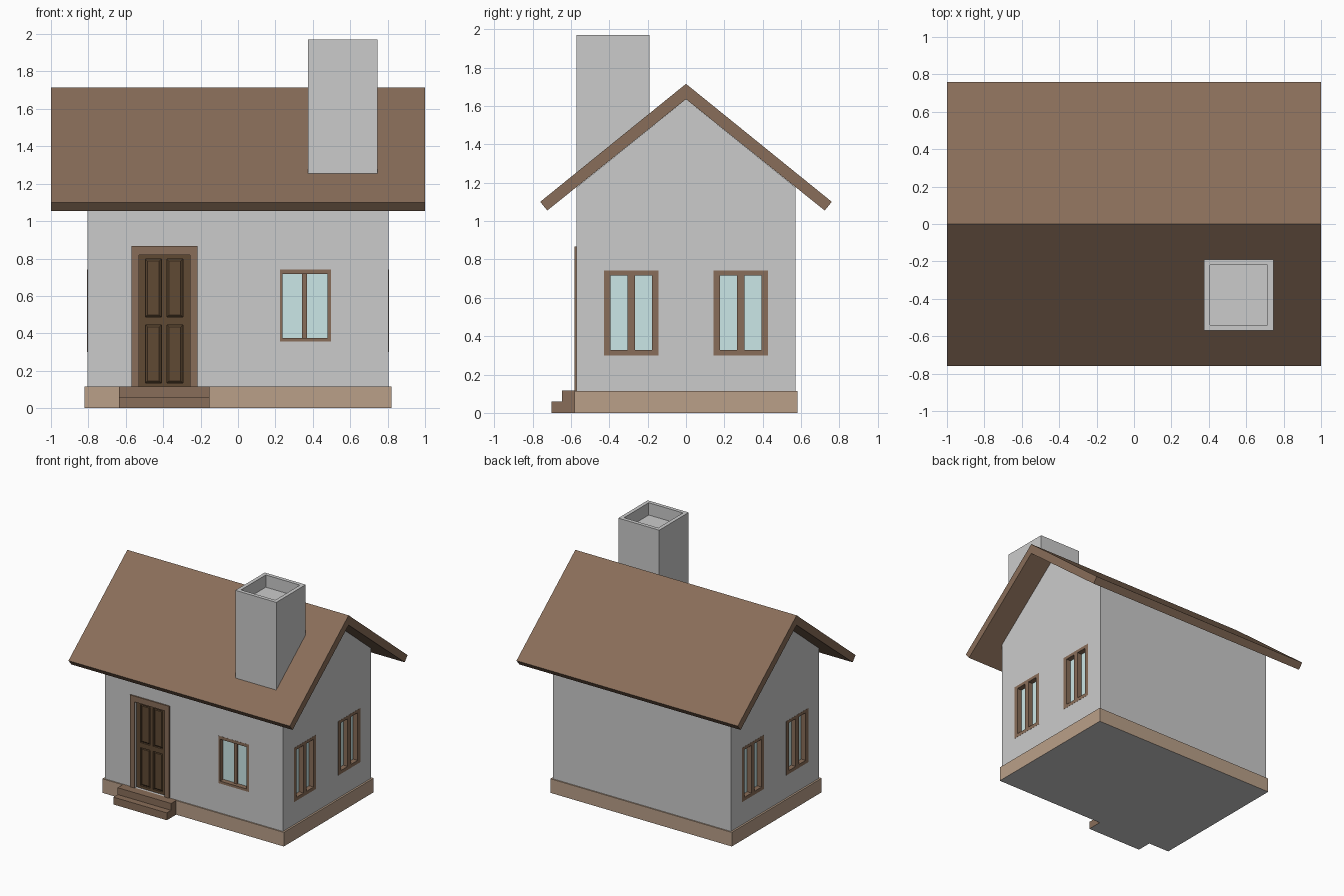
import bpy, bmesh, math
from mathutils import Matrix, Vector

if "Cube" in bpy.data.objects:
    bpy.data.objects.remove(bpy.data.objects["Cube"])


def material(name, rgb):
    m = bpy.data.materials.new(name)
    m.diffuse_color = (*rgb, 1)
    m.use_nodes = True
    m.node_tree.nodes["Principled BSDF"].inputs["Base Color"].default_value = m.diffuse_color
    return m


BROWN = material("brown_wood", (0.25, 0.155, 0.10))
STONE = material("tan_stone", (0.49, 0.35, 0.25))
DOOR = material("dark_wood", (0.116, 0.067, 0.033))
GLASS = material("glass", (0.6, 0.8, 0.8))
GREY = material("underside_grey", (0.8, 0.8, 0.8))
cutters = bpy.data.collections.new("cutters")
bpy.context.scene.collection.children.link(cutters)


def finish(name, bm, mats=(), angle=0, collection=None):
    bm.transform(Matrix.Rotation(angle, 4, 'Z'))
    mesh = bpy.data.meshes.new(name)
    bm.to_mesh(mesh)
    bm.free()
    for m in mats:
        mesh.materials.append(m)
    ob = bpy.data.objects.new(name, mesh)
    (collection or bpy.context.scene.collection).objects.link(ob)
    return ob


def prism(pts, axis, lo, hi):
    """Extrude a profile: (y, z) along x, or (x, z) along y."""
    place = (lambda p: (lo, *p)) if axis == 'x' else (lambda p: (p[0], lo, p[1]))
    shift = Vector((hi - lo, 0, 0)) if axis == 'x' else Vector((0, hi - lo, 0))
    bm = bmesh.new()
    face = bm.faces.new([bm.verts.new(place(p)) for p in pts])
    out = bmesh.ops.extrude_face_region(bm, geom=[face], use_keep_orig=True)["geom"]
    bmesh.ops.translate(bm, vec=shift, verts=[v for v in out if isinstance(v, bmesh.types.BMVert)])
    bmesh.ops.recalc_face_normals(bm, faces=bm.faces)
    return bm


def rect(x0, x1, z0, z1):
    return [(x0, z0), (x1, z0), (x1, z1), (x0, z1)]


def grey_bottom(bm):
    bm.normal_update()
    for f in bm.faces:
        if f.normal.z < -0.9 and f.calc_center_median().z < 0.01:
            f.material_index = 1
    return bm


def lattice(us, vs, y, depth, skirt):
    """Front-facing grid whose odd cells are sunk by depth; returns sunk faces too."""
    bm = bmesh.new()
    grid = [[bm.verts.new((u, y, v)) for u in us] for v in vs]
    cells = []
    for j in range(len(vs) - 1):
        for i in range(len(us) - 1):
            f = bm.faces.new((grid[j][i], grid[j][i + 1], grid[j + 1][i + 1], grid[j + 1][i]))
            if i % 2 and j % 2:
                cells.append(f)
    rim = bmesh.ops.extrude_edge_only(bm, edges=[e for e in bm.edges if e.is_boundary])["geom"]
    bmesh.ops.translate(bm, vec=(0, skirt, 0), verts=[v for v in rim if isinstance(v, bmesh.types.BMVert)])
    sunk = bmesh.ops.extrude_discrete_faces(bm, faces=cells)["faces"]
    bmesh.ops.translate(bm, vec=(0, depth, 0), verts=list({v for f in sunk for v in f.verts}))
    return bm, sunk


def cut(x0, x1, z0, z1, y, depth, angle=0):
    bm = prism(rect(x0, x1, z0, z1), 'y', y - 0.05, y + depth)
    finish("opening_cutter", bm, angle=angle, collection=cutters).hide_render = True


def window(name, us, vs, y, angle=0):
    bm, panes = lattice(us, vs, y - 0.001, 0.04, 0.05)
    for f in panes:
        f.material_index = 1
    finish(name, bm, (BROWN, GLASS), angle)
    cut(us[0], us[-1], vs[0], vs[-1], y, 0.05, angle)


# gabled walls with openings
WX, WY = 0.805, 0.57
walls = finish("walls", prism([(-WY, 0.1), (WY, 0.1), (WY, 1.176), (0, 1.635), (-WY, 1.176)], 'x', -WX, WX))
mod = walls.modifiers.new("openings", 'BOOLEAN')
mod.operand_type, mod.collection, mod.solver = 'COLLECTION', cutters, 'EXACT'

# foundation and entrance steps
finish("foundation", grey_bottom(prism(rect(-0.82, 0.82, 0, 0.115), 'y', -0.58, 0.58)), (STONE, GREY))
steps = [(-0.70, 0), (-0.70, 0.06), (-0.645, 0.06), (-0.645, 0.116), (-0.575, 0.116), (-0.575, 0)]
finish("entrance_steps", grey_bottom(prism(steps, 'x', -0.636, -0.153)), (BROWN, GREY))

# roof
roof = [(0, 1.715), (0.76, 1.10), (0.723, 1.055), (0, 1.635), (-0.723, 1.055), (-0.76, 1.10)]
finish("roof", prism(roof, 'x', -1, 1), (BROWN,))

# chimney with a sunken flue
bm = prism([(-0.57, 1.24), (-0.19, 1.547), (-0.19, 1.97), (-0.57, 1.97)], 'x', 0.375, 0.745)
bm.normal_update()
top = max(bm.faces, key=lambda f: f.calc_center_median().z)
bmesh.ops.inset_region(bm, faces=[top], thickness=0.043)
flue = bmesh.ops.extrude_discrete_faces(bm, faces=[top])["faces"]
bmesh.ops.translate(bm, vec=(0, 0, -0.1), verts=flue[0].verts[:])
finish("chimney", bm)

# door frame, and door leaf with raised panels
frame = [(-0.57, 0.115), (-0.57, 0.867), (-0.217, 0.867), (-0.217, 0.115),
         (-0.257, 0.115), (-0.257, 0.82), (-0.53, 0.82), (-0.53, 0.115)]
finish("door_frame", prism(frame, 'y', -0.58, -0.53), (BROWN,))
bm, panels = lattice([-0.53, -0.495, -0.41, -0.38, -0.295, -0.257],
                     [0.115, 0.135, 0.445, 0.487, 0.797, 0.82], -0.552, 0.015, 0.02)
bm.normal_update()
bmesh.ops.inset_individual(bm, faces=panels, thickness=0.016, depth=0.01)
finish("door", bm, (DOOR,))
cut(-0.53, -0.257, 0.115, 0.82, -WY, 0.045)

# front window with a recessed centre bar
window("front_window", [0.225, 0.238, 0.478, 0.497], [0.355, 0.375, 0.717, 0.742], -WY)
finish("front_window_bar", prism(rect(0.343, 0.37, 0.375, 0.717), 'y', -WY + 0.028, -WY + 0.04), (BROWN,))

# two windows on each gable end
for side, angle in (("right", math.pi / 2), ("left", -math.pi / 2)):
    for k, u in enumerate((-0.427, 0.143)):
        us = [u + d for d in (0, 0.034, 0.122, 0.162, 0.25, 0.284)]
        window(f"{side}_window_{k + 1}", us, [0.30, 0.328, 0.717, 0.742], -WX, angle)
